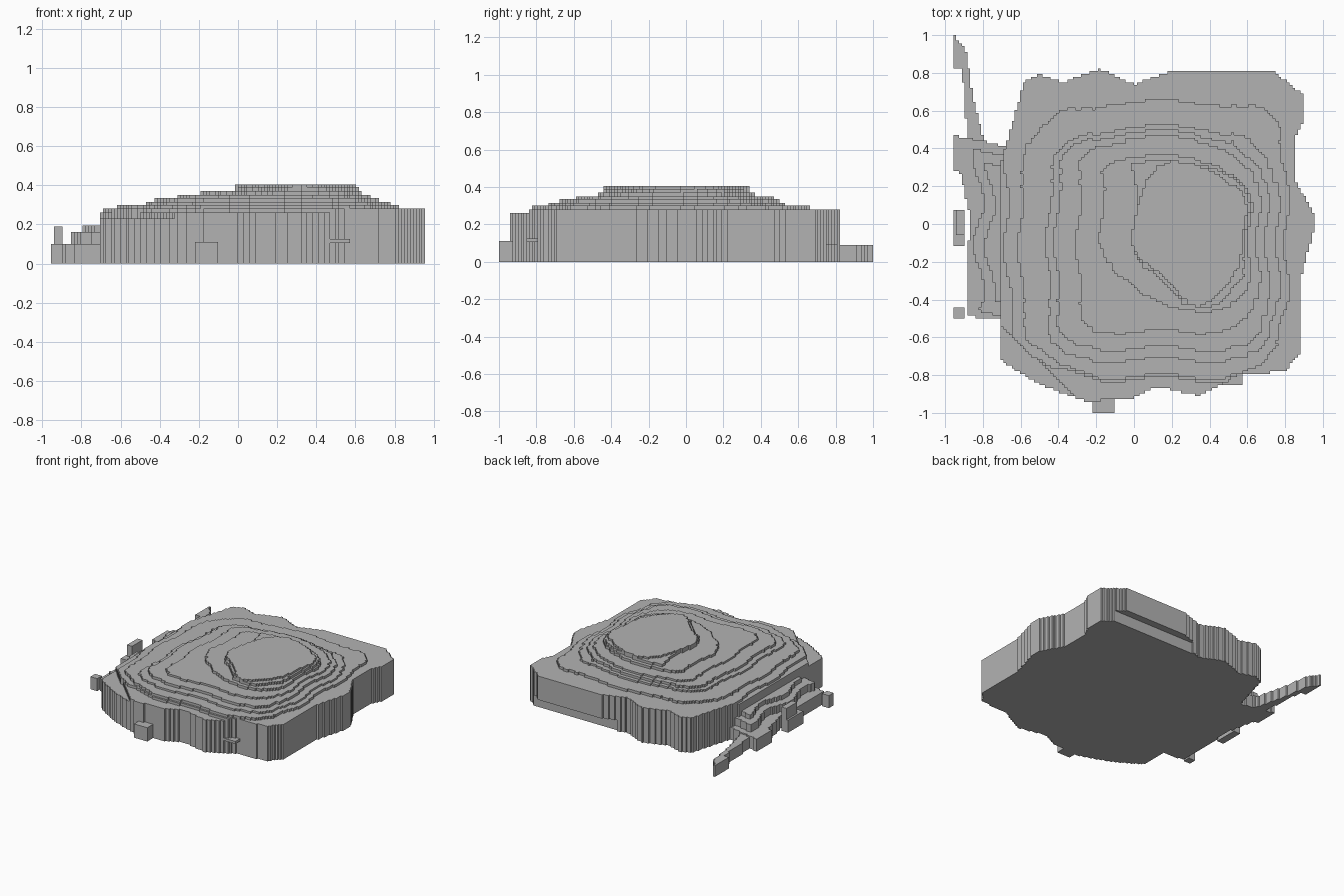
import bpy
import bmesh
from math import ceil, sin

CELL = 2 / 136

default = bpy.data.objects.get("Cube")
if default:
    bpy.data.objects.remove(default, do_unlink=True)

stone = bpy.data.materials.new("stone_grey")
stone.use_nodes = True
GREY = (0.45, 0.45, 0.45, 1)
stone.diffuse_color = GREY
stone.node_tree.nodes["Principled BSDF"].inputs["Base Color"].default_value = GREY


def fill(points):
    """Grid cells whose centres lie inside an outline given in hundredths."""
    outline = [(x / 100, y / 100) for x, y in points]
    cells = set()
    for j in range(-68, 68):
        y = (j + 0.5) * CELL
        hits = []
        for (ax, ay), (bx, by) in zip(outline, outline[1:] + outline[:1]):
            if (ay > y) != (by > y):
                hits.append(ax + (y - ay) / (by - ay) * (bx - ax))
        hits.sort()
        for start, end in zip(hits[::2], hits[1::2]):
            first, last = ceil(start / CELL - 0.5), ceil(end / CELL - 0.5)
            cells.update((i, j) for i in range(first, last))
    return cells


def box(left, right, front, back):
    return fill([(left, front), (right, front), (right, back), (left, back)])


def rounded(left, right, front, back, *cuts):
    """Box with four cut corners, counted from front left, then softened."""
    a, b, c, d = cuts
    points = [(left, front + a), (left + a, front), (right - b, front), (right, front + b),
              (right, back - c), (right - c, back), (left + d, back), (left, back - d)]
    softened = []
    for (ax, ay), (bx, by) in zip(points, points[1:] + points[:1]):
        for t in (0.2, 0.8):
            softened.append((ax + t * (bx - ax), ay + t * (by - ay)))
    return fill(softened)


def ripple(cells, size=1):
    """Wavy edges made by shifting whole rows, then whole columns."""
    rows = [(i + round(size * sin(j / 5)), j) for i, j in cells]
    return {(i, j + round(size * sin(i / 6))) for i, j in rows}


def slab(name, cells, bottom, top, above=frozenset(), below=frozenset(), beside=frozenset()):
    """Stepped slab, open where it is covered by its neighbours."""
    bm = bmesh.new()
    cache = {}

    def vert(corner, z):
        key = (corner, z)
        if key not in cache:
            cache[key] = bm.verts.new((corner[0] * CELL, corner[1] * CELL, z))
        return cache[key]

    for i, j in sorted(cells):
        ring = [(i, j), (i + 1, j), (i + 1, j + 1), (i, j + 1)]
        sides = [(i, j - 1), (i + 1, j), (i, j + 1), (i - 1, j)]
        if (i, j) not in above:
            bm.faces.new([vert(c, top) for c in ring])
        if (i, j) not in below:
            bm.faces.new([vert(c, bottom) for c in reversed(ring)])
        for a, b, side in zip(ring, ring[1:] + ring[:1], sides):
            if side not in cells and side not in beside:
                bm.faces.new([vert(a, bottom), vert(b, bottom), vert(b, top), vert(a, top)])
    mesh = bpy.data.meshes.new(name)
    bm.to_mesh(mesh)
    bm.free()
    mesh.materials.append(stone)
    bpy.context.collection.objects.link(bpy.data.objects.new(name, mesh))


# Ground outline of the mound
base = fill([(-71, -72), (-50, -85), (-25, -94), (0, -92), (12, -86), (35, -91),
             (55, -80), (80, -78), (88, -68), (88, -30), (96, 0), (96, 4), (86, 22),
             (85, 45), (90, 55), (90, 68), (74, 81), (20, 81), (0, 74), (-18, 82),
             (-38, 75), (-50, 79), (-58, 76), (-71, 30)])

# Lower front corner and the undercut along the back
front_corner = fill([(-80, -45), (-24, -98), (-80, -98)])
undercut = box(8, 84, 75, 90)
foundation = base - undercut
lower = base - front_corner

stack = [("foundation", foundation, 0, 0.09),
         ("mound_wall", base, 0.09, 0.23),
         ("rim", lower, 0.23, 0.26)]

# Terraces from low to high: name, top height, extents and corner cuts
terraces = [("broad_terrace", 0.28, (-67, 99, -82, 90, 25, 15, 0, 20)),
            ("outer_terrace", 0.3, (-60, 81, -81, 64, 24, 20, 18, 25)),
            ("lower_terrace", 0.315, (-45, 76, -72, 51, 10, 14, 22, 20)),
            ("middle_terrace", 0.335, (-41, 71, -66, 48, 11, 10, 22, 18)),
            ("inner_terrace", 0.35, (-30, 66, -57, 45, 10, 14, 20, 14)),
            ("upper_terrace", 0.37, (-17, 62, -45, 36, 28, 14, 20, 8)),
            ("high_terrace", 0.39, (0, 60, -43, 33, 24, 18, 16, 2)),
            ("summit", 0.405, (0, 59, -42, 32, 26, 22, 18, 17))]
floor = 0.26
for name, top, shape in terraces:
    lower = ripple(rounded(*shape)) & lower
    stack.append((name, lower, floor, top))
    floor = top

covers = [cells for _, cells, _, _ in stack[1:]] + [set()]
supports = [set()] + [cells for _, cells, _, _ in stack[:-1]]
for (name, cells, bottom, top), above, below in zip(stack, covers, supports):
    slab(name, cells, bottom, top, above, below)

# Broken shelves stepping down the right flank
shelf = fill([(-96, 47), (-67, 41), (-70, -50), (-89, -49), (-87, 5), (-92, 27),
              (-96, 28)]) - base
shelf_middle = shelf & ripple(box(-83, -60, -46, 40), 2)
shelf_high = shelf_middle & ripple(box(-77, -60, -38, 34), 2)
slab("flank_shelf_low", shelf, 0, 0.1, shelf_middle, beside=base)
slab("flank_shelf_middle", shelf_middle, 0.1, 0.16, shelf_high, shelf, base)
slab("flank_shelf_high", shelf_high, 0.16, 0.195, below=shelf_middle, beside=base)

# Thin wall trailing off the back corner
trail = fill([(-96, 101), (-89, 92), (-85, 66), (-79, 42), (-88, 42), (-91, 83),
              (-96, 83)]) - shelf
slab("trailing_wall", trail, 0, 0.09, beside=shelf)

# Loose rocks and a small ledge
rocks = [("flank_rock", (-96, -89, -12, 8), 0, 0.1),
         ("flank_rock_cap", (-94, -89, -6, 7), 0.1, 0.19),
         ("front_flank_rock", (-96, -90, -50, -44), 0, 0.1),
         ("front_block", (-22, -10, -101, -91), 0, 0.11),
         ("front_ledge", (44, 57, -86, -79), 0.105, 0.125)]
for name, extent, bottom, top in rocks:
    slab(name, box(*extent) - shelf - base, bottom, top)
